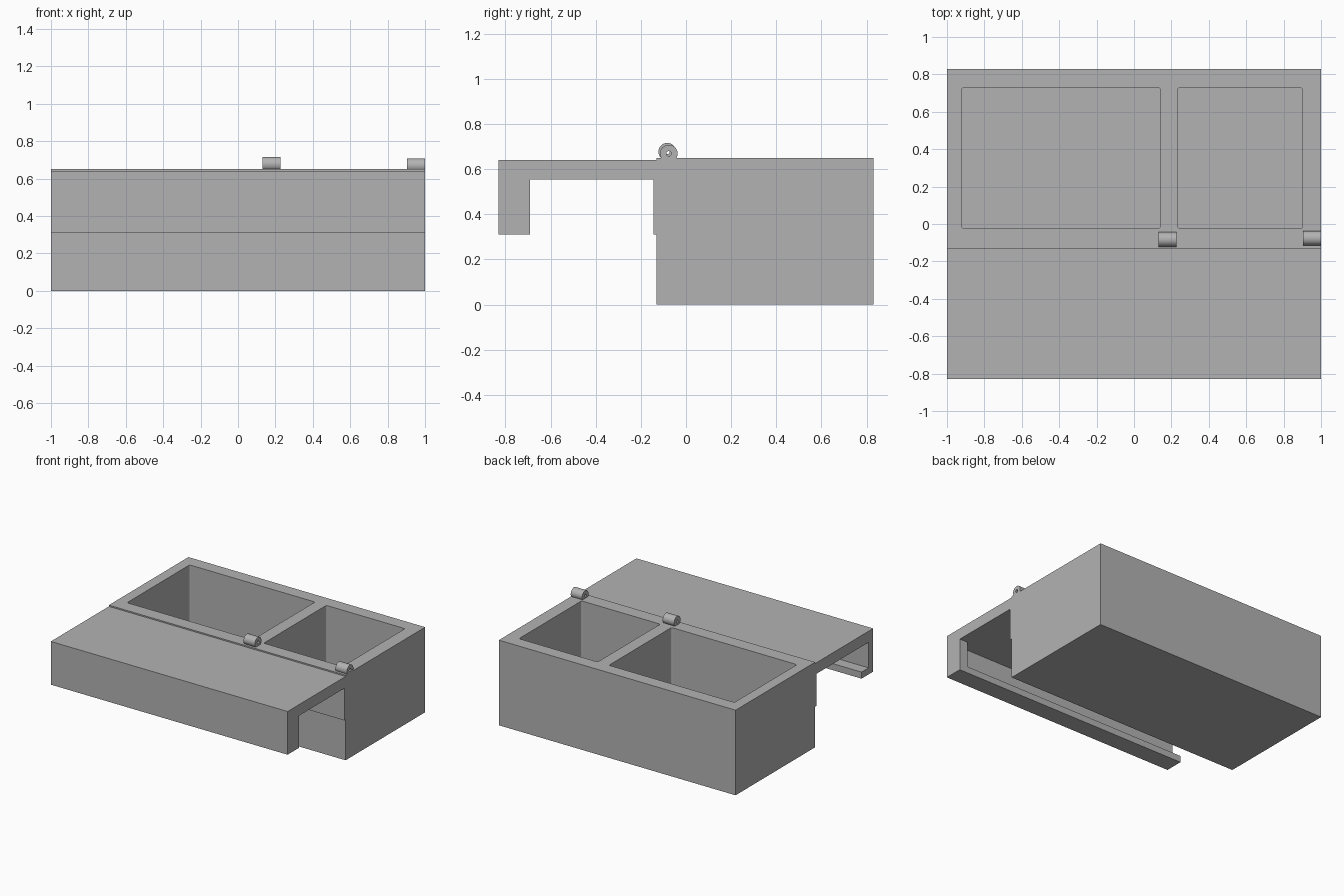
import bpy, bmesh, math

cube = bpy.data.objects.get("Cube")
if cube:
    bpy.data.objects.remove(cube, do_unlink=True)

GREY = (0.45, 0.45, 0.45, 1)
grey = bpy.data.materials.new("plain grey")
grey.use_nodes = True
grey.diffuse_color = GREY
grey.node_tree.nodes["Principled BSDF"].inputs["Base Color"].default_value = GREY


def finish(name, bm):
    bmesh.ops.recalc_face_normals(bm, faces=bm.faces)
    mesh = bpy.data.meshes.new(name)
    bm.to_mesh(mesh)
    bm.free()
    mesh.materials.append(grey)
    obj = bpy.data.objects.new(name, mesh)
    bpy.context.collection.objects.link(obj)
    return obj


def block(name, x, y, z, corner=0):
    """Box between (min, max) pairs, with optional rounded upright edges."""
    bm = bmesh.new()
    bmesh.ops.create_cube(bm, size=1)
    for v in bm.verts:
        for i, (lo, hi) in enumerate((x, y, z)):
            v.co[i] = hi if v.co[i] > 0 else lo
    if corner:
        upright = [e for e in bm.edges
                   if abs(e.verts[0].co.z - e.verts[1].co.z) > 0.01]
        bmesh.ops.bevel(bm, geom=upright, offset=corner, segments=3,
                        profile=0.5, affect='EDGES')
    return finish(name, bm)


def extrude_along_x(name, profile, x0, x1):
    """Solid with a (y, z) outline, running from x0 to x1."""
    bm = bmesh.new()
    face = bm.faces.new([bm.verts.new((x0, y, z)) for y, z in profile])
    moved = bmesh.ops.extrude_face_region(bm, geom=[face])["geom"]
    # the starting face stays as the closing cap
    verts = [g for g in moved if isinstance(g, bmesh.types.BMVert)]
    bmesh.ops.translate(bm, verts=verts, vec=(x1 - x0, 0, 0))
    return finish(name, bm)


def cut(target, cutter):
    cutter.hide_render = True
    mod = target.modifiers.new("cut", 'BOOLEAN')
    mod.operation = 'DIFFERENCE'
    mod.solver = 'EXACT'
    mod.object = cutter
    bpy.context.view_layer.objects.active = target
    bpy.ops.object.modifier_apply(modifier=mod.name)
    bpy.data.objects.remove(cutter, do_unlink=True)


# Container with two open compartments
TOP, FLOOR = 0.65, 0.1
container = block("container", (-1, 1), (-0.13, 0.83), (0, TOP))
for x in ((-0.92, 0.14), (0.235, 0.90)):
    cut(container, block("pocket_cutter", x, (-0.025, 0.73), (FLOOR, TOP + 0.2), 0.012))

# Opened lid: a channel with a lipped front wall, closed off at one end
FRONT, INNER, REAR, BACK = -0.83, -0.69, -0.145, -0.13
LOW, CEILING, LID_TOP = 0.31, 0.555, 0.64
GROOVE, LIP = -0.775, 0.36
outside = [(REAR, CEILING), (REAR, LOW), (BACK, LOW), (BACK, LID_TOP),
           (FRONT, LID_TOP), (FRONT, LOW), (INNER, LOW)]
lipped = outside + [(INNER, LIP), (GROOVE, LIP), (GROOVE, CEILING)]
solid = outside + [(INNER, CEILING)]
extrude_along_x("lid", lipped, -1, 0.93)
extrude_along_x("lid_end", solid, 0.93, 1)


# Hinge barrels with a pin hole
def barrel(name, x, y, z, radius, hole):
    bm = bmesh.new()
    rings = []
    for r, end in ((radius, x - 0.048), (radius, x + 0.048),
                   (hole, x + 0.048), (hole, x - 0.048)):
        rings.append([bm.verts.new((end, y + r * math.cos(a), z + r * math.sin(a)))
                      for a in (math.tau * k / 32 for k in range(32))])
    for i in range(4):
        a, b = rings[i], rings[(i + 1) % 4]
        for k in range(32):
            n = (k + 1) % 32
            bm.faces.new((a[k], a[n], b[n], b[k]))
    obj = finish(name, bm)
    bpy.ops.object.select_all(action='DESELECT')
    obj.select_set(True)
    bpy.context.view_layer.objects.active = obj
    bpy.ops.object.shade_smooth_by_angle(angle=math.radians(35))


barrel("middle_hinge", 0.18, -0.083, 0.677, 0.039, 0.011)
barrel("end_hinge", 0.952, -0.076, 0.669, 0.039, 0.011)
